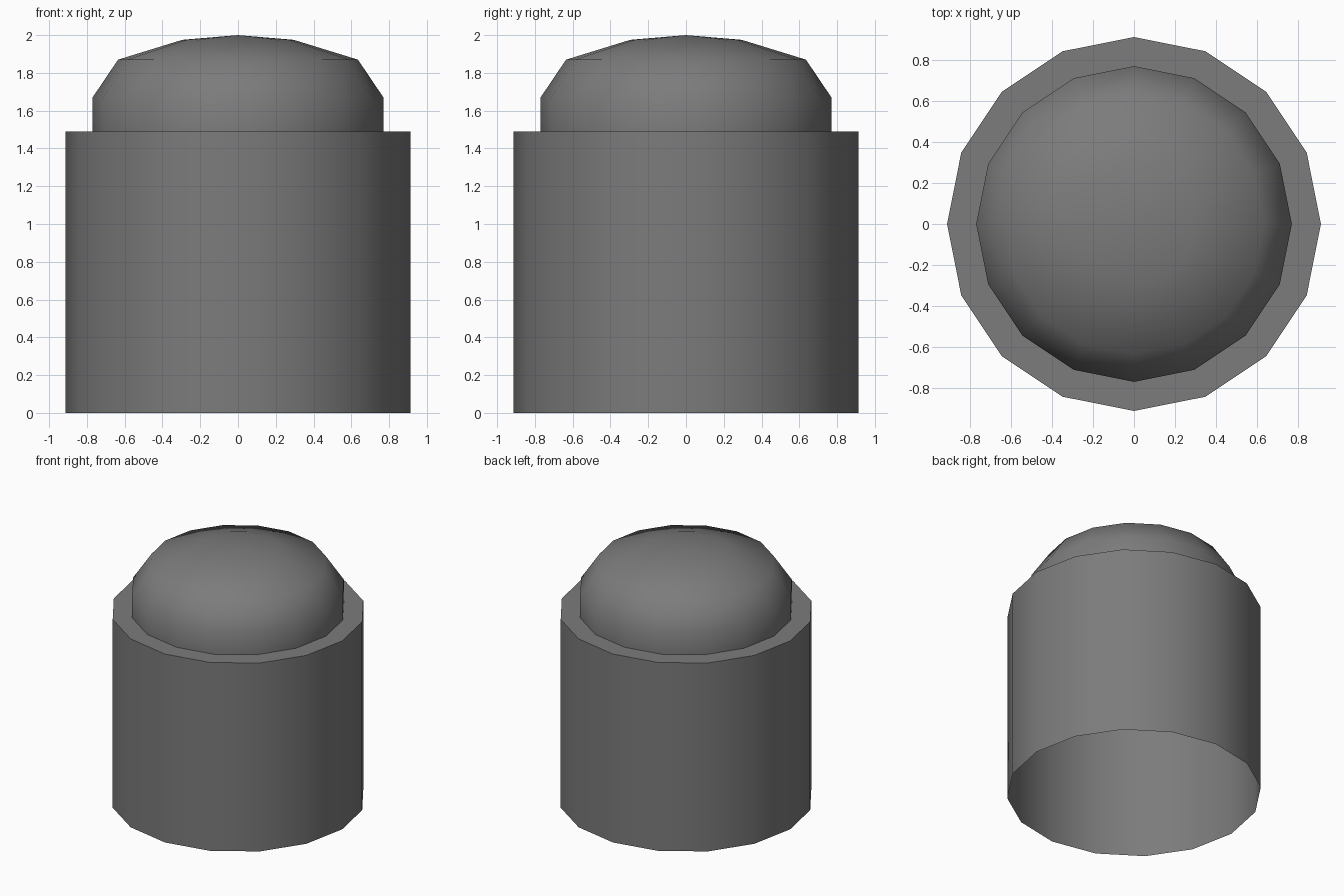
import bpy, bmesh, math

if "Cube" in bpy.data.objects:
    bpy.data.objects.remove(bpy.data.objects["Cube"])

SIDES = 16

grey = bpy.data.materials.new("dark_grey")
grey.diffuse_color = (0.2, 0.2, 0.2, 1)
grey.use_nodes = True
grey.node_tree.nodes["Principled BSDF"].inputs["Base Color"].default_value = grey.diffuse_color


def lathe(name, profile):
    """Revolve (radius, height) points; radius 0 closes to a tip."""
    bm = bmesh.new()
    rings = []
    for r, z in profile:
        if r == 0:
            rings.append([bm.verts.new((0, 0, z))] * SIDES)
        else:
            rings.append([bm.verts.new((r * math.cos(2 * math.pi * i / SIDES),
                                        r * math.sin(2 * math.pi * i / SIDES), z))
                          for i in range(SIDES)])
    for low, high in zip(rings, rings[1:]):
        for i in range(SIDES):
            j = (i + 1) % SIDES
            loop = [low[i], low[j], high[j], high[i]]
            bm.faces.new(list(dict.fromkeys(loop)))
    me = bpy.data.meshes.new(name)
    bm.to_mesh(me)
    bm.free()
    me.materials.append(grey)
    ob = bpy.data.objects.new(name, me)
    bpy.context.collection.objects.link(ob)
    bpy.ops.object.select_all(action='DESELECT')
    ob.select_set(True)
    bpy.context.view_layer.objects.active = ob
    bpy.ops.object.shade_smooth_by_angle(angle=math.radians(60))
    return ob


# Open-bottomed outer sleeve with a flat rim
lathe("sleeve", [(0.912, 0), (0.912, 1.49), (0.77, 1.49)])

# Rounded cap rising from the rim
lathe("dome", [(0.77, 1.49), (0.77, 1.67), (0.635, 1.87), (0.295, 1.975), (0, 2.0)])
